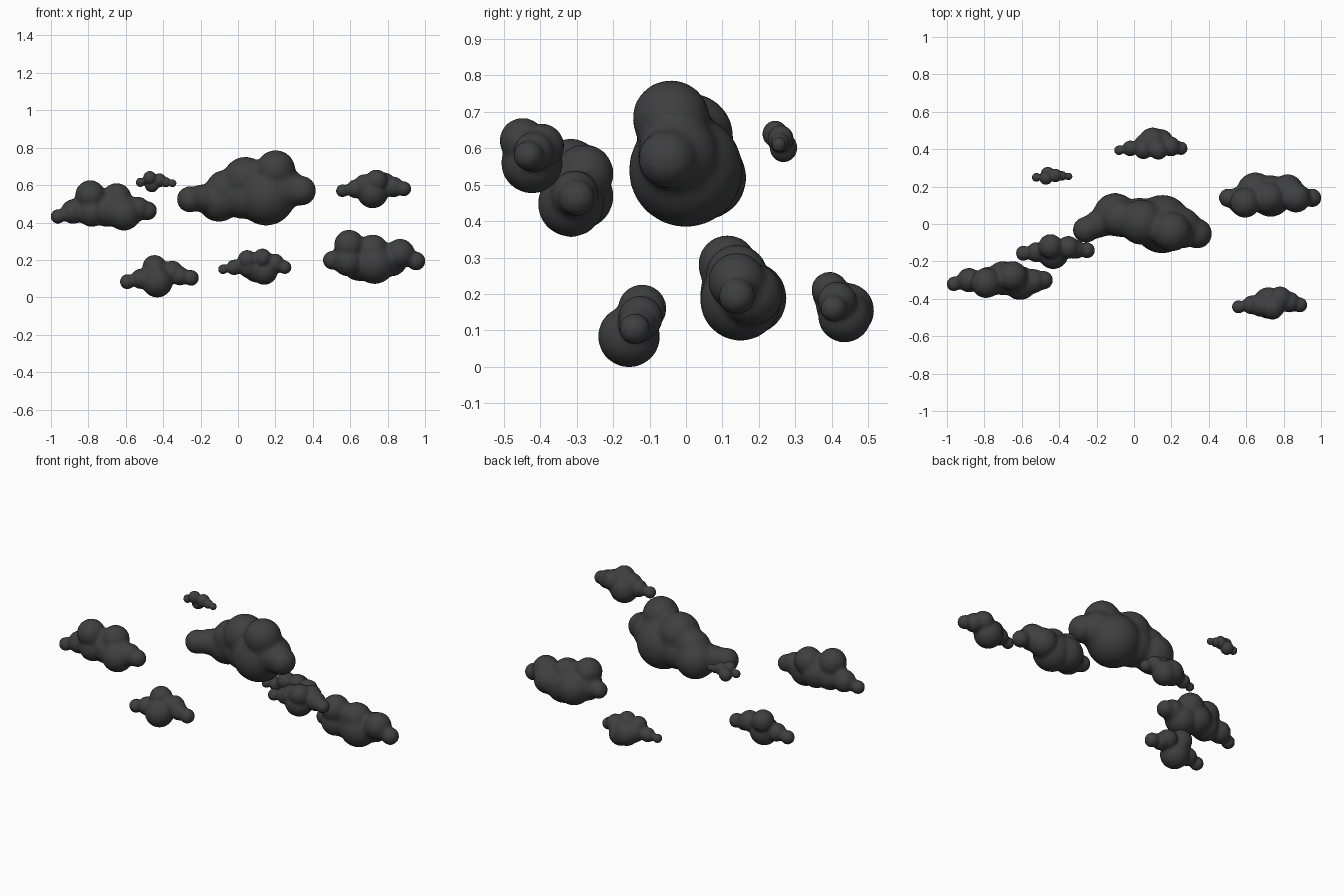
import bpy
import bmesh
from mathutils import Matrix, Vector

grey = bpy.data.materials.new("dark grey")
grey.diffuse_color = (0.05, 0.05, 0.05, 1)


def cloud(name, low, high, puffs):
    """Fuse puffs (x, y, z, radius) into one soft body filling the box low..high."""
    bm = bmesh.new()
    for x, y, z, r in puffs:
        bmesh.ops.create_icosphere(bm, subdivisions=3, radius=r,
                                   matrix=Matrix.Translation((x, y, z)))
    mesh = bpy.data.meshes.new(name)
    bm.to_mesh(mesh)
    bm.free()
    obj = bpy.data.objects.new(name, mesh)
    bpy.context.collection.objects.link(obj)

    # Weld the puffs and soften the creases between them
    remesh = obj.modifiers.new("fuse", 'REMESH')
    remesh.mode = 'VOXEL'
    remesh.voxel_size = (high[0] - low[0]) / 50
    soften = obj.modifiers.new("soften", 'SMOOTH')
    soften.factor = 0.5
    soften.iterations = 5
    depsgraph = bpy.context.evaluated_depsgraph_get()
    fused = bpy.data.meshes.new_from_object(obj.evaluated_get(depsgraph))
    obj.modifiers.clear()
    obj.data = fused
    bpy.data.meshes.remove(mesh)
    fused.name = name

    # Restore the full size lost to softening
    for axis in range(3):
        values = [v.co[axis] for v in fused.vertices]
        a, b = min(values), max(values)
        scale = (high[axis] - low[axis]) / (b - a)
        for v in fused.vertices:
            v.co[axis] = low[axis] + (v.co[axis] - a) * scale

    fused.materials.clear()
    fused.materials.append(grey)
    for p in fused.polygons:
        p.use_smooth = True
        p.material_index = 0
    return obj


# Large middle cloud
cloud("middle_cloud", (-0.325, -0.155, 0.385), (0.415, 0.165, 0.785), [
    (-0.255, -0.03, 0.525, 0.07), (-0.19, 0.00, 0.53, 0.075),
    (-0.10, 0.05, 0.52, 0.115), (-0.07, 0.03, 0.58, 0.10),
    (0.04, 0.01, 0.63, 0.12), (0.03, 0.02, 0.54, 0.12),
    (0.20, -0.04, 0.68, 0.105), (0.15, 0.00, 0.54, 0.155),
    (0.25, -0.02, 0.58, 0.11), (0.335, -0.05, 0.57, 0.08)])

# Left cloud
cloud("left_cloud", (-1.0, -0.405, 0.357), (-0.435, -0.2, 0.625), [
    (-0.96, -0.32, 0.435, 0.04), (-0.88, -0.30, 0.46, 0.065),
    (-0.79, -0.315, 0.545, 0.08), (-0.78, -0.31, 0.46, 0.08),
    (-0.70, -0.29, 0.47, 0.09), (-0.65, -0.28, 0.53, 0.08),
    (-0.61, -0.315, 0.45, 0.09), (-0.54, -0.305, 0.475, 0.065),
    (-0.485, -0.30, 0.465, 0.05)])

# Tiny back cloud
cloud("tiny_back_cloud", (-0.545, 0.21, 0.562), (-0.33, 0.305, 0.675), [
    (-0.52, 0.25, 0.615, 0.024), (-0.47, 0.245, 0.638, 0.035),
    (-0.46, 0.268, 0.602, 0.038), (-0.42, 0.26, 0.625, 0.036),
    (-0.385, 0.258, 0.615, 0.026), (-0.35, 0.255, 0.61, 0.02)])

# Front right cloud
cloud("front_right_cloud", (0.525, -0.51, 0.477), (0.925, -0.335, 0.682), [
    (0.56, -0.44, 0.57, 0.035), (0.63, -0.43, 0.58, 0.05),
    (0.68, -0.43, 0.595, 0.063), (0.72, -0.42, 0.56, 0.083),
    (0.74, -0.445, 0.62, 0.062), (0.78, -0.395, 0.605, 0.062),
    (0.83, -0.415, 0.59, 0.055), (0.885, -0.43, 0.58, 0.04)])

# Right cloud
cloud("right_cloud", (0.455, 0.035, 0.072), (1.0, 0.275, 0.36), [
    (0.505, 0.14, 0.20, 0.05), (0.595, 0.115, 0.28, 0.08),
    (0.59, 0.125, 0.20, 0.085), (0.65, 0.175, 0.19, 0.10),
    (0.73, 0.15, 0.185, 0.11), (0.72, 0.14, 0.25, 0.085),
    (0.82, 0.18, 0.20, 0.085), (0.865, 0.14, 0.235, 0.078),
    (0.95, 0.14, 0.195, 0.05)])

# Lower left cloud
cloud("lower_left_cloud", (-0.63, -0.24, 0.0), (-0.21, -0.055, 0.225), [
    (-0.59, -0.155, 0.085, 0.04), (-0.52, -0.15, 0.10, 0.053),
    (-0.43, -0.155, 0.085, 0.083), (-0.445, -0.12, 0.16, 0.065),
    (-0.35, -0.125, 0.135, 0.06), (-0.31, -0.135, 0.115, 0.05),
    (-0.25, -0.14, 0.105, 0.042)])

# Back cloud
cloud("back_cloud", (-0.105, 0.345, 0.068), (0.285, 0.515, 0.26), [
    (-0.08, 0.395, 0.15, 0.027), (-0.02, 0.405, 0.16, 0.042),
    (0.05, 0.40, 0.20, 0.052), (0.06, 0.42, 0.165, 0.062),
    (0.13, 0.395, 0.21, 0.050), (0.10, 0.44, 0.155, 0.075),
    (0.14, 0.435, 0.14, 0.072), (0.195, 0.415, 0.18, 0.053),
    (0.25, 0.405, 0.16, 0.036)])
